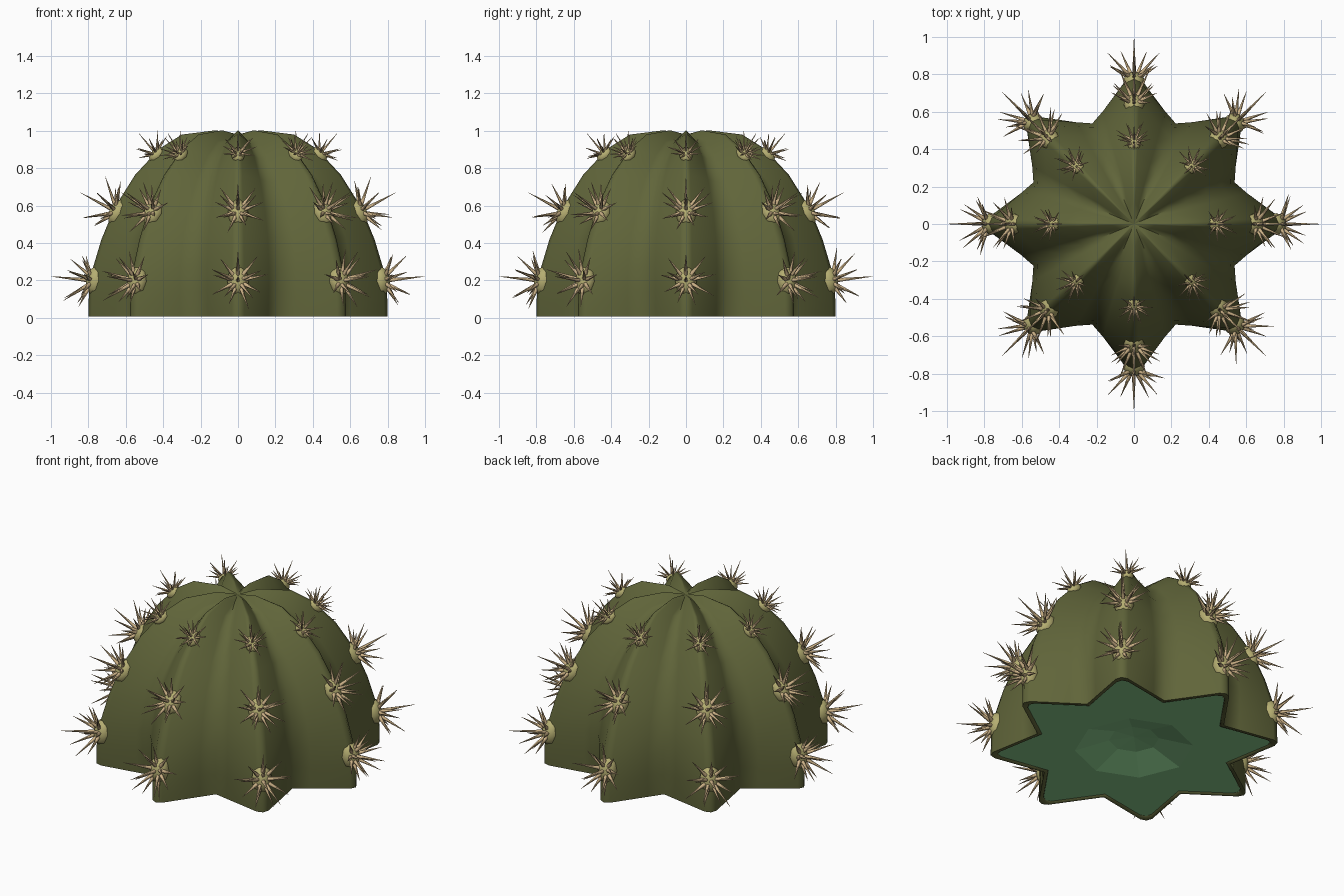
import bpy, bmesh, math, random
from mathutils import Vector, Matrix

if "Cube" in bpy.data.objects:
    bpy.data.objects.remove(bpy.data.objects["Cube"])

random.seed(4)
RIBS = 8
STEP = 2 * math.pi / RIBS


def material(name, rgb):
    m = bpy.data.materials.new(name)
    m.diffuse_color = (*rgb, 1)
    m.use_nodes = True
    m.node_tree.nodes["Principled BSDF"].inputs["Base Color"].default_value = m.diffuse_color
    return m


cactus_green = material("cactus green", (0.118, 0.130, 0.042))
under_green = material("underside green", (0.24, 0.56, 0.25))
spine_tan = material("spine tan", (0.60, 0.44, 0.24))
pad_yellow = material("pad yellow", (0.46, 0.42, 0.165))


def finish(bm, name, mat, smooth=None):
    bmesh.ops.recalc_face_normals(bm, faces=bm.faces)
    mesh = bpy.data.meshes.new(name)
    bm.to_mesh(mesh)
    bm.free()
    obj = bpy.data.objects.new(name, mesh)
    bpy.context.collection.objects.link(obj)
    mesh.materials.append(mat)
    if smooth:
        bpy.ops.object.select_all(action='DESELECT')
        obj.select_set(True)
        bpy.context.view_layer.objects.active = obj
        bpy.ops.object.shade_smooth_by_angle(angle=math.radians(smooth))
    return obj


def star_ring(bm, r, z, vr, vz):
    """Star outline: each rib has a blunt ridge, two flanks and a shared valley."""
    verts = []
    valley = Vector((vr * math.cos(STEP / 2), vr * math.sin(STEP / 2), vz))
    edge = Vector((r * 0.978, 0.042 * r, z + (vz - z) * 0.1))
    flank = valley.lerp(edge, 0.3)
    turn = Matrix.Rotation(STEP, 3, 'Z')
    flip = Matrix.Diagonal((1, -1, 1))
    for i in range(RIBS):
        rot = Matrix.Rotation(i * STEP, 3, 'Z')
        for p in (flip @ edge, Vector((r, 0, z)), edge, flank, valley, turn @ flip @ flank):
            verts.append(bm.verts.new(rot @ p))
    return verts


def circle_ring(bm, r, z, n):
    return [bm.verts.new((r * math.cos(2 * math.pi * i / n), r * math.sin(2 * math.pi * i / n), z))
            for i in range(n)]


def bridge(bm, a, b):
    n = len(a)
    for i in range(n):
        bm.faces.new((a[i], a[(i + 1) % n], b[(i + 1) % n], b[i]))


def cap(bm, ring, z):
    c = bm.verts.new((0, 0, z))
    n = len(ring)
    for i in range(n):
        bm.faces.new((ring[i], ring[(i + 1) % n], c))


# Ribbed body: ridge radius, ridge height, valley radius, valley height
rows = [(0.755, 0.025, 0.533, 0.025), (0.765, 0.008, 0.54, 0.008), (0.80, 0.008, 0.563, 0.008),
        (0.80, 0.03, 0.565, 0.03), (0.797, 0.14, 0.575, 0.14),
        (0.775, 0.27, 0.582, 0.27), (0.73, 0.42, 0.56, 0.43), (0.66, 0.59, 0.505, 0.58),
        (0.55, 0.765, 0.415, 0.73), (0.42, 0.905, 0.30, 0.85), (0.30, 0.98, 0.19, 0.93),
        (0.12, 1.003, 0.08, 0.97)]
bm = bmesh.new()
rings = [star_ring(bm, *row) for row in rows]
for a, b in zip(rings, rings[1:]):
    bridge(bm, a, b)
cap(bm, rings[-1], 0.98)
finish(bm, "ribbed_body", cactus_green, 75)

# Underside: star plate with a shallow eight-sided hollow
bm = bmesh.new()
outer = star_ring(bm, 0.76, 0.014, 0.537, 0.014)
inner = circle_ring(bm, 0.33, 0.014, RIBS)
n = len(outer)
for i in range(RIBS):
    a, b = inner[i], inner[(i + 1) % RIBS]
    o = [outer[(6 * i + k) % n] for k in range(7)]
    for k in range(4):
        bm.faces.new((a, o[k], o[k + 1]))
    bm.faces.new((a, o[4], b))
    for k in (4, 5):
        bm.faces.new((b, o[k], o[k + 1]))
deep = circle_ring(bm, 0.14, 0.07, RIBS)
bridge(bm, inner, deep)
cap(bm, deep, 0.085)
base = finish(bm, "underside", under_green)
if base.data.polygons[0].normal.z > 0:
    base.data.flip_normals()

# Spine clusters: ridge radius, height, tilt upwards, size
clusters = [(0.79, 0.20, 6, 1.0), (0.665, 0.575, 28, 0.95), (0.445, 0.885, 50, 0.62)]
# Spine rings: count, lean from the centre spine, length, start distance from pad centre
spine_rings = [(1, 0, 0.21, 0), (5, 40, 0.165, 0.022), (9, 68, 0.125, 0.036)]
pads, spines = bmesh.new(), bmesh.new()


def add_spine(frame, around, lean, length, radius, start):
    turn = (Matrix.Rotation(around, 4, 'Z') @ Matrix.Translation((start, 0, 0))
            @ Matrix.Rotation(lean, 4, 'Y'))
    bmesh.ops.create_cone(spines, cap_ends=False, segments=5, radius1=radius, radius2=0.0008,
                          depth=length,
                          matrix=frame @ turn @ Matrix.Translation((0, 0, length / 2)))


for i in range(RIBS):
    for r, z, tilt, size in clusters:
        # local z points out of the ridge, local x points along it
        frame = (Matrix.Rotation(i * STEP, 4, 'Z') @ Matrix.Translation((r, 0, z))
                 @ Matrix.Rotation(math.radians(90 - tilt), 4, 'Y'))
        # rounded pad wrapped over the ridge
        bmesh.ops.create_uvsphere(pads, u_segments=10, v_segments=6, radius=1,
                                  matrix=frame @ Matrix.Translation((0, 0, -0.03 * size))
                                  @ Matrix.Diagonal((0.082 * size, 0.058 * size,
                                                     0.053 * size, 1)))
        for count, lean, length, start in spine_rings:
            for k in range(count):
                vary = random.uniform(0.85, 1.12) if count > 1 else 1
                around = 2 * math.pi * (k + 0.5) / count
                add_spine(frame, around, math.radians(lean * vary), length * size * vary,
                          0.0125 * size, start * size)

finish(pads, "spine_pads", pad_yellow, 60)
finish(spines, "spines", spine_tan, 80)
